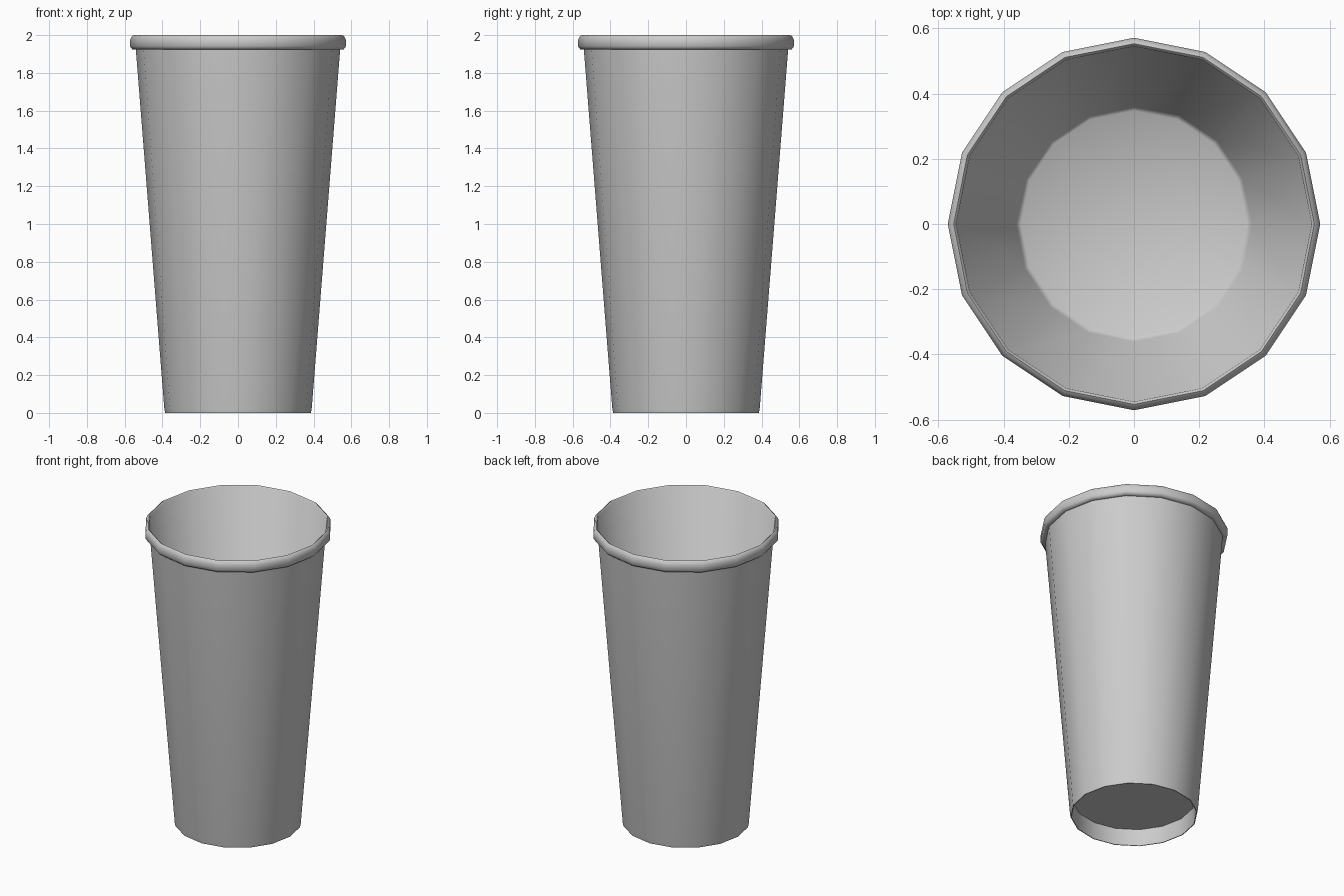
import bpy
import bmesh
import math
from mathutils import Vector

SIDES = 16

default = bpy.data.objects.get("Cube")
if default:
    bpy.data.objects.remove(default, do_unlink=True)

# Single plain grey material
grey = bpy.data.materials.new("plain grey")
grey.use_nodes = True
colour = (0.6, 0.6, 0.6, 1)
grey.diffuse_color = colour
grey.node_tree.nodes["Principled BSDF"].inputs["Base Color"].default_value = colour


def lathe(name, profile, smooth_angle):
    """Spin an (r, z) profile around z; points at r = 0 weld into a pole."""
    bm = bmesh.new()
    verts = [bm.verts.new(Vector((r, 0, z))) for r, z in profile]
    edges = [bm.edges.new(pair) for pair in zip(verts, verts[1:])]
    bmesh.ops.spin(bm, geom=verts + edges, cent=(0, 0, 0), axis=(0, 0, 1),
                   angle=math.tau, steps=SIDES, use_merge=True)
    bmesh.ops.remove_doubles(bm, verts=bm.verts, dist=0.0001)
    bmesh.ops.recalc_face_normals(bm, faces=bm.faces)
    mesh = bpy.data.meshes.new(name)
    bm.to_mesh(mesh)
    bm.free()
    mesh.materials.append(grey)
    obj = bpy.data.objects.new(name, mesh)
    bpy.context.collection.objects.link(obj)
    bpy.ops.object.select_all(action="DESELECT")
    obj.select_set(True)
    bpy.context.view_layer.objects.active = obj
    bpy.ops.object.shade_smooth_by_angle(angle=math.radians(smooth_angle))
    return obj


# Cup shell: recessed underside, foot, outer wall, rolled rim, inside, floor
underside = [(0, 0.11), (0.375, 0.11)]
foot = [(0.378, 0.015), (0.381, 0), (0.386, 0), (0.39, 0.02)]
rim = [(0.541, 1.925), (0.56, 1.925), (0.571, 1.94), (0.571, 1.975),
       (0.563, 1.993), (0.553, 2), (0.545, 1.993)]
inside = [(0.361, 0.14), (0.347, 0.13), (0, 0.13)]
lathe("cup", underside + foot + rim + inside, 62)
